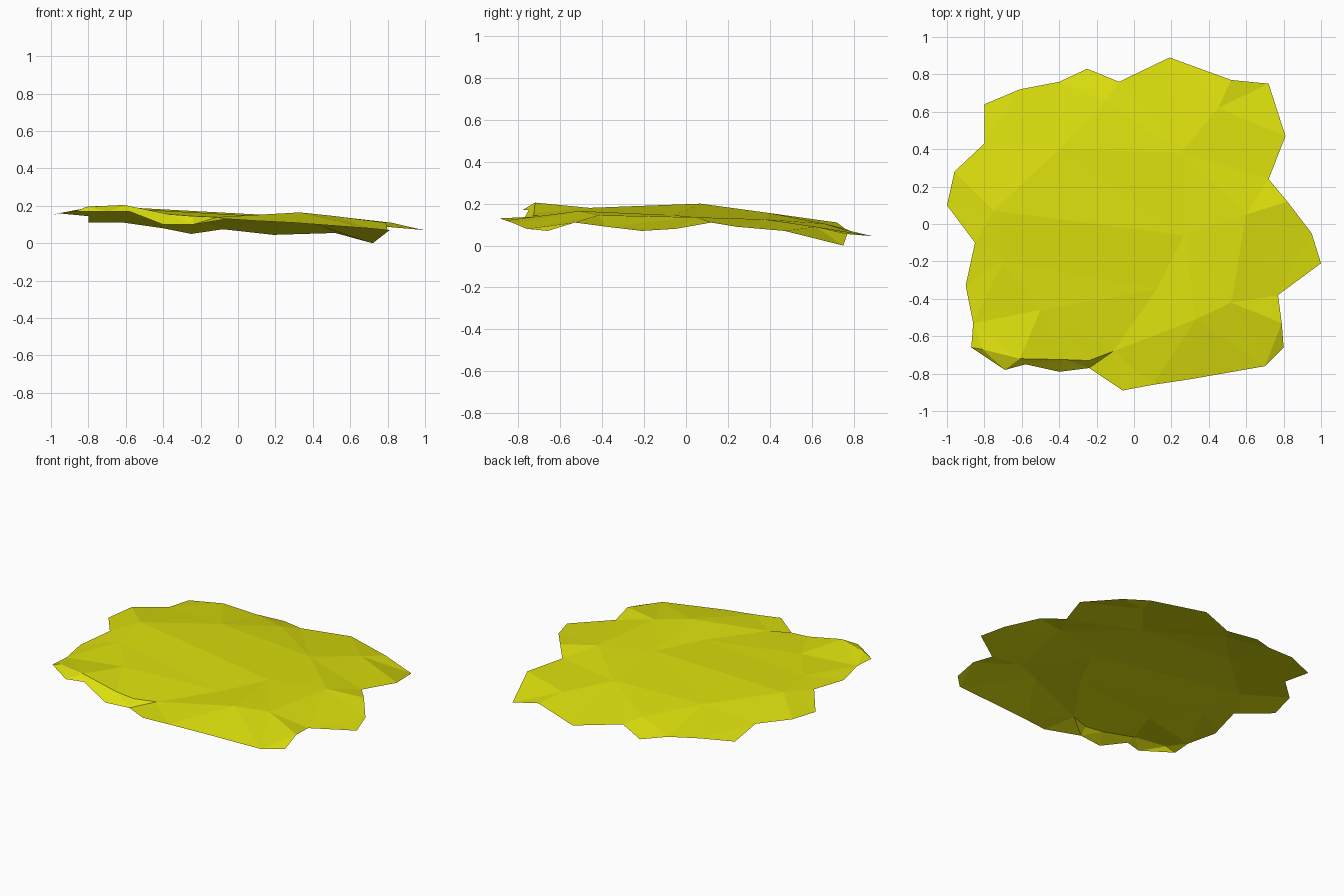
import bpy
import bmesh
from mathutils import Vector
from mathutils.geometry import delaunay_2d_cdt

default_cube = bpy.data.objects.get("Cube")
if default_cube:
    bpy.data.objects.remove(default_cube, do_unlink=True)


def make_material(name, colour):
    material = bpy.data.materials.new(name)
    material.use_nodes = True
    material.diffuse_color = colour
    shader = material.node_tree.nodes["Principled BSDF"]
    shader.inputs["Base Color"].default_value = colour
    shader.inputs["Roughness"].default_value = .9
    return material


# Ragged rim of the sheet, anticlockwise from the front left corner
rim = [
    (-.87, -.66, .17), (-.69, -.78, .17), (-.58, -.75, .17), (-.4, -.79, .1),
    (-.24, -.77, .1), (-.06, -.89, .13), (.1, -.86, .12), (.3, -.83, .11),
    (.7, -.76, .08), (.8, -.66, .07), (.79, -.53, .11), (.77, -.38, .09),
    (1, -.21, .07), (.95, -.05, .08), (.82, .12, .11), (.72, .24, .09),
    (.81, .47, .07), (.72, .75, 0), (.52, .77, .055), (.19, .89, .045),
    (-.08, .76, .075), (-.25, .83, .05), (-.4, .76, .08), (-.61, .72, .11),
    (-.8, .64, .11), (-.8, .43, .145), (-.96, .28, .16), (-1, .1, .15),
    (-.85, -.1, .18), (-.9, -.33, .165), (-.86, -.53, .17),
]

# Raised points inside the rim, where the facets meet
peaks = {
    "front_corner": (-.81, -.67, .195),
    "front_crest": (-.61, -.72, .205),
    "front_dip": (-.37, -.725, .155),
    "front_fold": (-.24, -.73, .145),
    "front_end": (-.11, -.68, .14),
    "front_hollow": (-.5, -.46, .18),
    "left_front": (-.7, -.2, .19),
    "left_back": (-.75, .07, .2),
    "middle": (.27, -.06, .145),
    "middle_front": (.12, -.35, .145),
    "right_front": (.33, -.51, .165),
    "right_fold": (.52, -.42, .145),
    "right_middle": (.6, .05, .135),
    "back_left": (-.4, .4, .155),
    "back_right": (.25, .38, .125),
    "back_shoulder": (.45, .62, .09),
    "back_crest": (-.15, .66, .105),
}

# Folds that run along the facet edges
folds = [
    ("front_corner", "front_crest", "front_dip", "front_fold", "front_end"),
    ("front_crest", "front_hollow", "front_dip"),
    ("left_back", "middle", "left_front", "middle_front", "middle"),
    ("back_left", "middle", "right_front", "right_fold", "middle"),
    ("back_left", "back_right", "back_shoulder"),
    ("back_left", "back_crest"),
    ("middle", "right_middle"),
]

points = [Vector(p) for p in rim + list(peaks.values())]
index_of = {name: len(rim) + i for i, name in enumerate(peaks)}
creases = [
    (index_of[a], index_of[b])
    for chain in folds
    for a, b in zip(chain, chain[1:])
]

# Triangulate inside the rim, then lift every corner to its height
flat, _, triangles, sources, _, _ = delaunay_2d_cdt(
    [p.to_2d() for p in points], creases, [list(range(len(rim)))], 1, .0001
)
bm = bmesh.new()
corners = []
for spot, source in zip(flat, sources):
    if source:
        height = points[source[0]].z
    else:
        height = min(points, key=lambda p: (p.to_2d() - spot).length).z
    corners.append(bm.verts.new((spot.x, spot.y, height)))
for triangle in triangles:
    bm.faces.new([corners[i] for i in triangle])

# Keep the upper side facing up
for face in bm.faces:
    face.normal_update()
    if face.normal.z < 0:
        face.normal_flip()

mesh = bpy.data.meshes.new("crumpled_sheet")
bm.to_mesh(mesh)
bm.free()
mesh.materials.append(make_material("acid_yellow", (.72, .74, .004, 1)))
sheet = bpy.data.objects.new("crumpled_sheet", mesh)
bpy.context.collection.objects.link(sheet)
